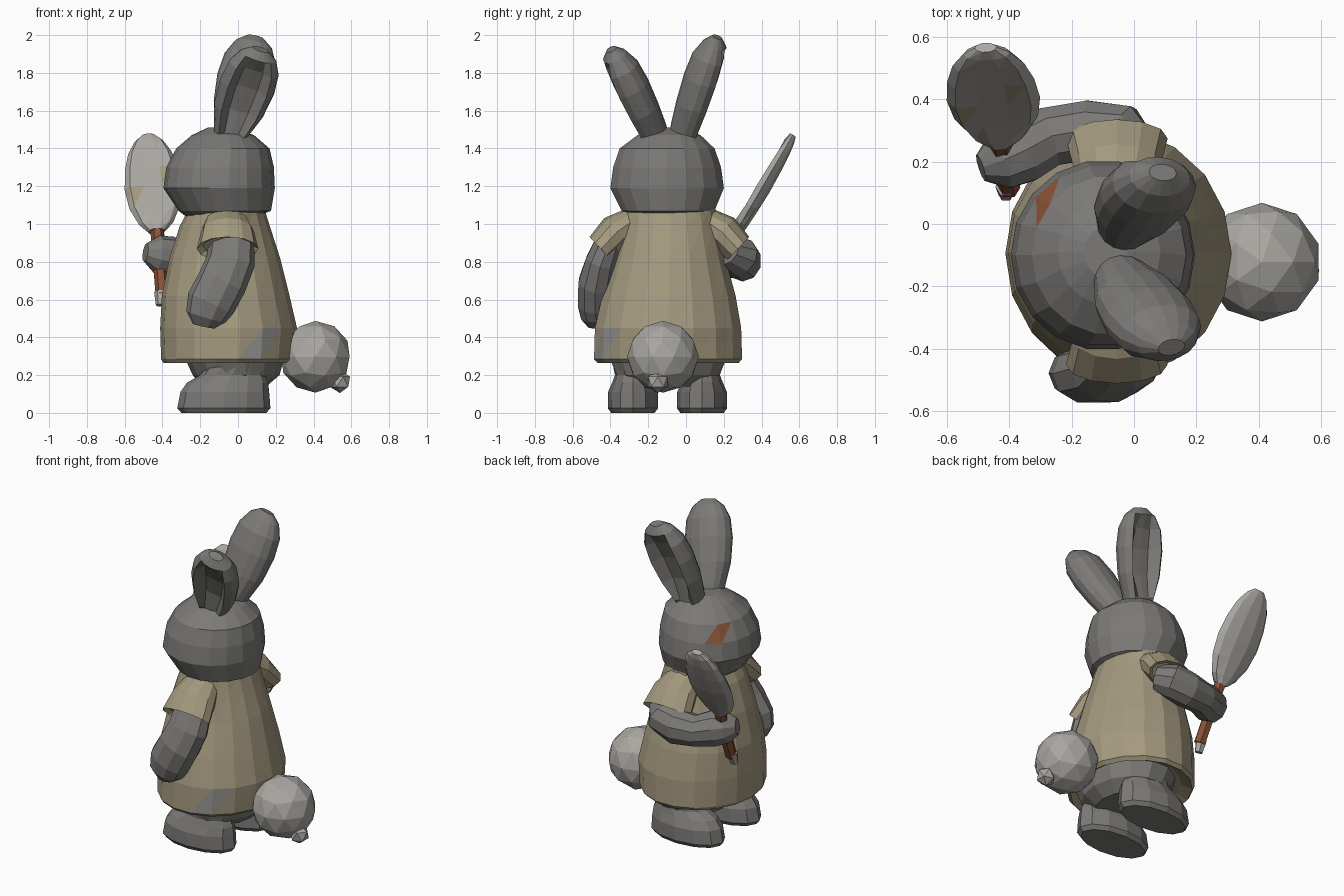
import bpy, bmesh, math
from mathutils import Vector, Matrix


def mat(name, rgb):
    m = bpy.data.materials.new(name)
    m.diffuse_color = (*rgb, 1)
    return m


FUR = mat("fur", (0.20, 0.195, 0.185))
CLOTH = mat("cloth", (0.37, 0.32, 0.21))
PALE = mat("pale", (0.40, 0.385, 0.36))
BROWN = mat("brown", (0.25, 0.085, 0.035))
PATCH = mat("patch", (0.30, 0.30, 0.29))


def finish(name, bm, m):
    bmesh.ops.recalc_face_normals(bm, faces=bm.faces)
    me = bpy.data.meshes.new(name)
    bm.to_mesh(me)
    bm.free()
    me.materials.append(m)
    ob = bpy.data.objects.new(name, me)
    bpy.context.collection.objects.link(ob)
    return ob


def loft(name, rings, m, n=12, side=(1, 0, 0), axis=None, dent=None, cut=0.6):
    """Skin elliptical rings (centre, width, depth); dent hollows one side."""
    bm = bmesh.new()
    cs = [Vector(r[0]) for r in rings]
    loops = []
    for i, (c, w, d) in enumerate(rings):
        t = Vector(axis) if axis else cs[min(i + 1, len(cs) - 1)] - cs[max(i - 1, 0)]
        t.normalize()
        s = Vector(side)
        s = (s - t * s.dot(t)).normalized()
        b = t.cross(s)
        k = dent[i] if dent else 0
        loop = []
        for j in range(n):
            a = 2 * math.pi * j / n
            u, v = w * math.cos(a), d * math.sin(a)
            if math.sin(a) * k > cut * abs(k):
                v *= 1 - abs(k)
            loop.append(bm.verts.new(cs[i] + s * u + b * v))
        loops.append(loop)
    for p, q in zip(loops, loops[1:]):
        for j in range(n):
            bm.faces.new((p[j], p[(j + 1) % n], q[(j + 1) % n], q[j]))
    bm.faces.new(loops[0])
    bm.faces.new(loops[-1])
    return finish(name, bm, m)


def upright(name, rows, m, n):
    """Loft from rows of z, centre x, centre y, x radius, y radius."""
    return loft(name, [((cx, cy, z), rx, ry) for z, cx, cy, rx, ry in rows], m, n, axis=(0, 0, 1))


def paint(ob, m, *spots):
    """Split quads into triangles and colour the one nearest each spot."""
    bm = bmesh.new()
    bm.from_mesh(ob.data)
    bmesh.ops.triangulate(bm, faces=[f for f in bm.faces if len(f.verts) == 4], quad_method='FIXED')
    bm.to_mesh(ob.data)
    bm.free()
    ob.data.materials.append(m)
    for p in spots:
        f = min(ob.data.polygons, key=lambda f: (f.center - Vector(p)).length)
        f.material_index = len(ob.data.materials) - 1


def ball(name, c, r, m, sub):
    bm = bmesh.new()
    bmesh.ops.create_icosphere(bm, subdivisions=sub, radius=r, matrix=Matrix.Translation(c))
    return finish(name, bm, m)


# Dress with a recessed hem, and the belly below it
dress = upright("dress", [
    (0.295, -0.05, -0.095, 0.28, 0.32), (0.265, -0.06, -0.095, 0.335, 0.38),
    (0.285, -0.055, -0.095, 0.352, 0.398), (0.45, -0.05, -0.095, 0.362, 0.393),
    (0.62, -0.065, -0.09, 0.338, 0.358), (0.82, -0.07, -0.085, 0.293, 0.298),
    (0.99, -0.07, -0.085, 0.238, 0.262), (1.08, -0.06, -0.085, 0.2, 0.245)], CLOTH, 18)
paint(dress, PATCH, (0.09, -0.43, 0.34), (0.16, -0.42, 0.4))
upright("belly", [(0.14, -0.02, -0.095, 0.17, 0.2), (0.2, -0.01, -0.095, 0.23, 0.28),
                  (0.31, -0.02, -0.095, 0.27, 0.325)], FUR, 14)

# Head
head = upright("head", [
    (1.02, -0.10, -0.095, 0.15, 0.17), (1.07, -0.07, -0.095, 0.245, 0.25),
    (1.19, -0.10, -0.1, 0.295, 0.305), (1.30, -0.095, -0.1, 0.285, 0.29),
    (1.40, -0.08, -0.1, 0.247, 0.255), (1.47, -0.08, -0.09, 0.165, 0.17),
    (1.51, -0.09, -0.09, 0.07, 0.08)], FUR, 18)
paint(head, BROWN, (-0.278, 0.1, 1.333), (-0.305, 0.04, 1.367))

# Ears with a narrow hollow on their outer sides
EAR = [(0, 0.075, 0.075, 0), (0.13, 0.095, 0.088, 0.4), (0.35, 0.135, 0.1, 0.85),
       (0.6, 0.15, 0.106, 0.9), (0.8, 0.138, 0.098, 0.7), (0.93, 0.1, 0.066, 0), (1, 0.045, 0.028, 0)]
for name, base, tip, s in (("ear_front", (-0.06, -0.155, 1.43), (0.12, -0.395, 1.925), -1),
                           ("ear_rear", (-0.045, -0.02, 1.43), (0.092, 0.165, 1.99), 1)):
    a, b = Vector(base), Vector(tip)
    loft(name, [(a.lerp(b, t), w, d) for t, w, d, _ in EAR], FUR, 16,
         dent=[s * e[3] for e in EAR], cut=0.8)

# Sleeves, legs and feet on both sides of the body
for tag, s in (("front", -1), ("rear", 1)):
    y = lambda d: -0.088 + s * d
    loft("sleeve_" + tag, [((-0.06, y(0.18), 1.025), 0.11, 0.075), ((-0.055, y(0.275), 0.96), 0.14, 0.1),
                           ((-0.055, y(0.362), 0.868), 0.163, 0.088),
                           ((-0.055, y(0.345), 0.883), 0.13, 0.07)],
         CLOTH, 12, axis=(0, s * 0.72, -0.69))
    f = -0.098 + s * 0.183
    upright("foot_" + tag, [(0, -0.075, f, 0.225, 0.115), (0.025, -0.075, f, 0.247, 0.133),
                            (0.11, -0.07, f, 0.235, 0.132), (0.16, -0.055, f, 0.215, 0.11),
                            (0.2, -0.03, f, 0.17, 0.095), (0.27, 0, f, 0.15, 0.11)], FUR, 12)

# Lowered arm
loft("arm_front", [((-0.03, -0.4, 0.92), 0.12, 0.075), ((-0.04, -0.445, 0.8), 0.13, 0.09),
                   ((-0.085, -0.473, 0.69), 0.132, 0.1), ((-0.145, -0.48, 0.58), 0.13, 0.097),
                   ((-0.17, -0.475, 0.51), 0.108, 0.085), ((-0.18, -0.47, 0.46), 0.06, 0.05)], FUR, 10)

# Bent arm and the paw that holds the spade
loft("arm_rear", [((0.0, 0.22, 0.86), 0.08, 0.09), ((-0.05, 0.28, 0.83), 0.105, 0.11),
                  ((-0.15, 0.3, 0.805), 0.11, 0.1), ((-0.27, 0.28, 0.805), 0.095, 0.1),
                  ((-0.36, 0.23, 0.825), 0.11, 0.105), ((-0.43, 0.2, 0.84), 0.1, 0.095),
                  ((-0.49, 0.18, 0.85), 0.05, 0.045)], FUR, 10, side=(0, 0, 1))

# Spade: grip end, handle, dished blade
loft("spade_grip", [((-0.41, 0.095, 0.57), 0.025, 0.025), ((-0.41, 0.12, 0.64), 0.034, 0.034)], PALE, 6)
loft("spade_handle", [((-0.4, 0.115, 0.62), 0.036, 0.036), ((-0.43, 0.28, 0.99), 0.036, 0.036)], BROWN, 6)
a, b = Vector((-0.43, 0.265, 0.96)), Vector((-0.475, 0.565, 1.47))
BLADE = [(0, 0.045, 0.035), (0.08, 0.09, 0.04), (0.25, 0.134, 0.046), (0.45, 0.15, 0.05),
         (0.65, 0.14, 0.046), (0.82, 0.115, 0.04), (0.94, 0.075, 0.03), (1, 0.035, 0.018)]
blade = loft("spade_blade", [(a.lerp(b, t), w, d) for t, w, d in BLADE], PALE, 10,
             dent=[0, -0.1, -0.4, -0.5, -0.5, -0.4, -0.1, 0])
paint(blade, CLOTH, (-0.58, 0.36, 1.18), (-0.56, 0.36, 1.2), (-0.36, 0.4, 1.3), (-0.37, 0.44, 1.28))

# Tail
ball("tail", (0.41, -0.122, 0.297), 0.19, PALE, 2)
ball("tail_tuft", (0.54, -0.15, 0.165), 0.06, PALE, 1)
